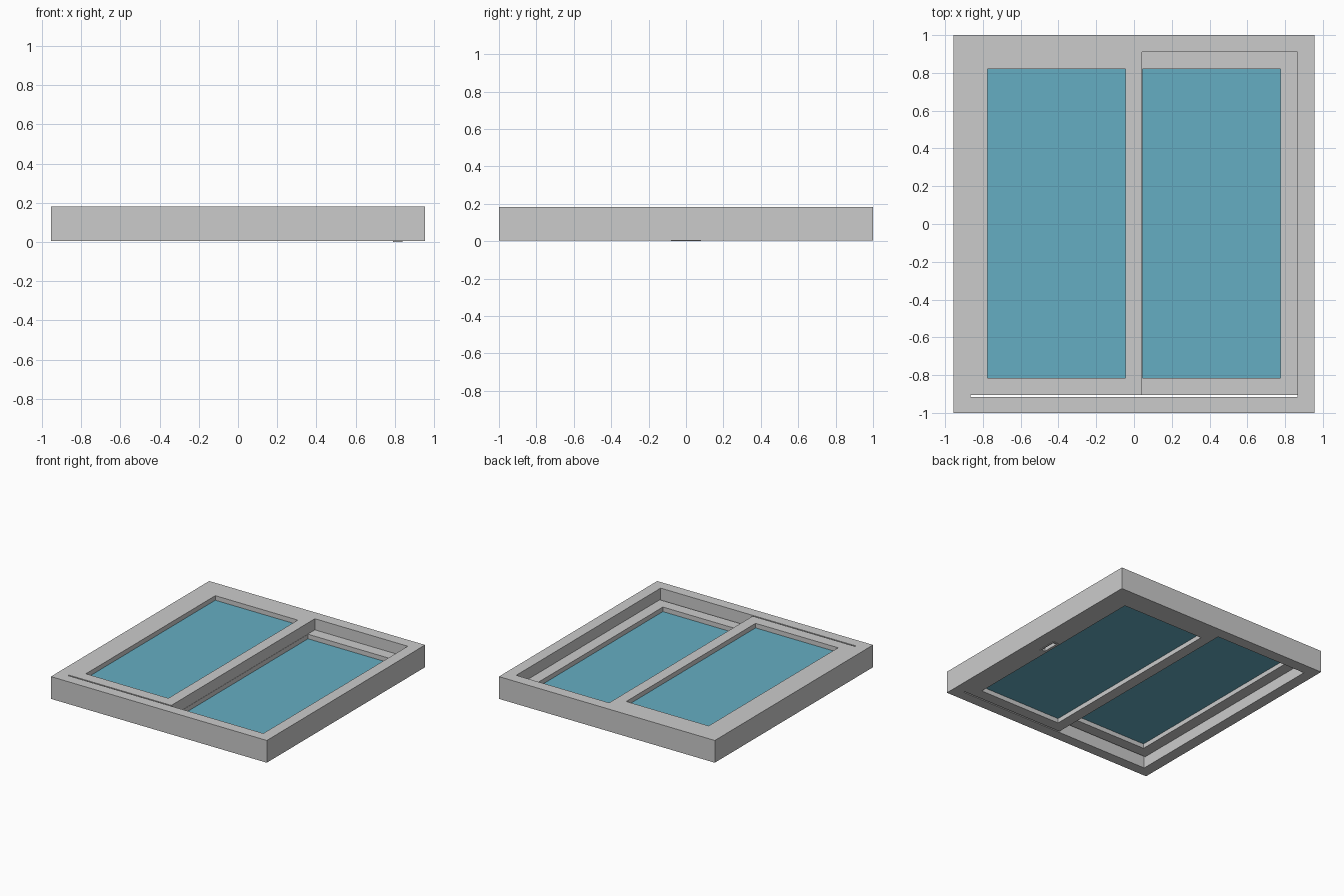
import bpy, bmesh

if "Cube" in bpy.data.objects:
    bpy.data.objects.remove(bpy.data.objects["Cube"])

LIP = 0.004            # how far the finger pull stands proud of the frame
Z0, Z1 = LIP, 0.182    # frame bottom and top
ZM = (Z0 + Z1) / 2     # plane where the two sashes meet


def finish(name, bm, mat=None):
    bmesh.ops.recalc_face_normals(bm, faces=bm.faces)
    me = bpy.data.meshes.new(name)
    bm.to_mesh(me)
    bm.free()
    ob = bpy.data.objects.new(name, me)
    bpy.context.collection.objects.link(ob)
    if mat:
        me.materials.append(mat)
    return ob


def corners(bm, r, z):
    x0, x1, y0, y1 = r
    return [bm.verts.new(p) for p in ((x0, y0, z), (x1, y0, z), (x1, y1, z), (x0, y1, z))]


def box(name, r, z0, z1, mat=None):
    bm = bmesh.new()
    lo, hi = corners(bm, r, z0), corners(bm, r, z1)
    bm.faces.new(lo)
    bm.faces.new(hi)
    for i in range(4):
        j = (i + 1) % 4
        bm.faces.new((lo[i], lo[j], hi[j], hi[i]))
    return finish(name, bm, mat)


def ring(name, outer, inner, z0, z1):
    """Rectangular frame: a four-sided loop swept around the opening."""
    bm = bmesh.new()
    loops = [corners(bm, outer, z0), corners(bm, outer, z1),
             corners(bm, inner, z1), corners(bm, inner, z0)]
    for k in range(4):
        a, b = loops[k], loops[(k + 1) % 4]
        for i in range(4):
            j = (i + 1) % 4
            bm.faces.new((a[i], a[j], b[j], b[i]))
    return finish(name, bm)


glass = bpy.data.materials.new("glass_blue")
glass.diffuse_color = (0.13, 0.42, 0.54, 1)
glass.use_nodes = True
glass.node_tree.nodes["Principled BSDF"].inputs["Base Color"].default_value = glass.diffuse_color

# Outer frame
ring("window_frame", (-0.955, 0.955, -1, 1), (-0.865, 0.865, -0.915, 0.91), Z0, Z1)

# Two overlapping sliding sashes, each with a thin pane
sashes = {}
for side, x0, x1, z0, z1 in (("left", -0.865, 0.043, ZM, Z1),
                             ("right", -0.043, 0.865, Z0, ZM)):
    opening = (x0 + 0.09, x1 - 0.088, -0.815, 0.82) if side == "left" else \
              (x0 + 0.088, x1 - 0.09, -0.815, 0.82)
    sashes[side] = ring(side + "_sash", (x0, x1, -0.904, 0.91), opening, z0, z1)
    zc = (z0 + z1) / 2
    box(side + "_glass", opening, zc - 0.008, zc + 0.008, glass)

# Recessed finger pull under the right sash
hole = (0.80, 0.83, -0.065, 0.065)
cutter = box("pull_cutter", hole, -0.02, Z0 + 0.03)
cutter.hide_render = True
cutter.hide_set(True)
mod = sashes["right"].modifiers.new("pull_recess", "BOOLEAN")
mod.operation = "DIFFERENCE"
mod.solver = "EXACT"
mod.object = cutter
ring("finger_pull_rim", (0.79, 0.84, -0.08, 0.08), hole, 0, Z0 + 0.004)
